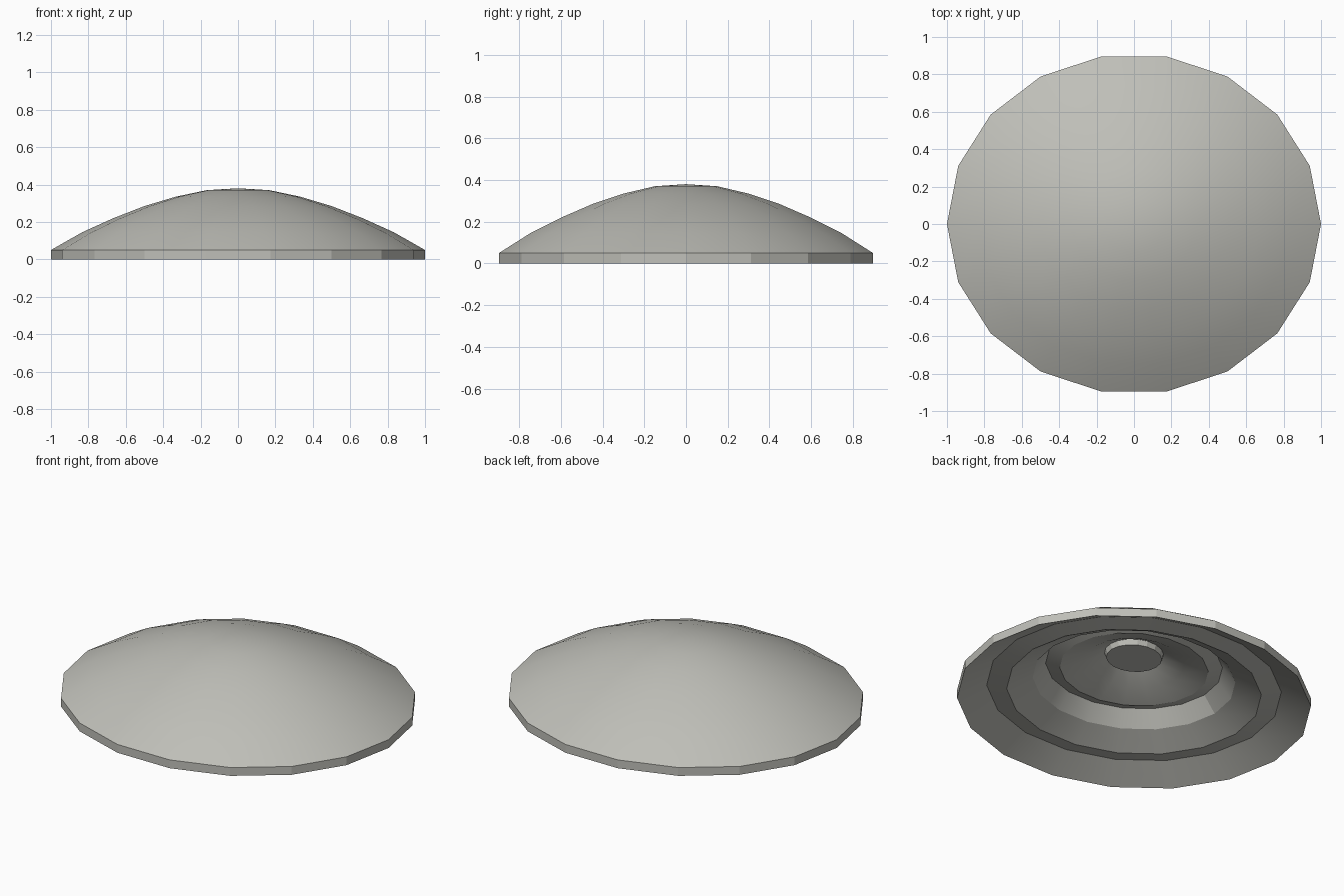
import bpy, bmesh, math

if "Cube" in bpy.data.objects:
    bpy.data.objects.remove(bpy.data.objects["Cube"])

SIDES = 18
Y_SCALE = 0.91

# half profile (radius, height): dome crown -> rim -> rippled underside -> centre boss
PROFILE = [
    (0.0, 0.38), (0.167, 0.37), (0.333, 0.335), (0.5, 0.285),
    (0.667, 0.22), (0.833, 0.145), (1.0, 0.05),          # domed top
    (1.0, 0.0),                                           # rim
    (0.833, 0.085), (0.72, 0.065),                        # outer ripple
    (0.573, 0.14), (0.5, 0.23), (0.42, 0.205),            # middle ripple
    (0.285, 0.245), (0.167, 0.305), (0.157, 0.275),       # inner ripple and boss wall
    (0.0, 0.275),
]


def lathe(name, profile, mat):
    bm = bmesh.new()
    rings = []
    for r, z in profile:
        if r == 0:
            rings.append([bm.verts.new((0, 0, z))] * SIDES)
        else:
            rings.append([bm.verts.new((r * math.cos(2 * math.pi * i / SIDES),
                                        Y_SCALE * r * math.sin(2 * math.pi * i / SIDES), z))
                          for i in range(SIDES)])
    for a, b in zip(rings, rings[1:]):
        for i in range(SIDES):
            j = (i + 1) % SIDES
            corners = list(dict.fromkeys((a[i], b[i], b[j], a[j])))
            bm.faces.new(corners)
    bmesh.ops.recalc_face_normals(bm, faces=bm.faces)
    me = bpy.data.meshes.new(name)
    bm.to_mesh(me)
    bm.free()
    me.materials.append(mat)
    ob = bpy.data.objects.new(name, me)
    bpy.context.collection.objects.link(ob)
    return ob


grey = bpy.data.materials.new("warm_light_grey")
grey.diffuse_color = (0.52, 0.52, 0.48, 1)
grey.use_nodes = True
grey.node_tree.nodes["Principled BSDF"].inputs["Base Color"].default_value = grey.diffuse_color

# shallow dome, smooth on top with a faceted rim
dome = lathe("dome_shell", PROFILE, grey)
bpy.context.view_layer.objects.active = dome
dome.select_set(True)
bpy.ops.object.shade_smooth_by_angle(angle=math.radians(17))
